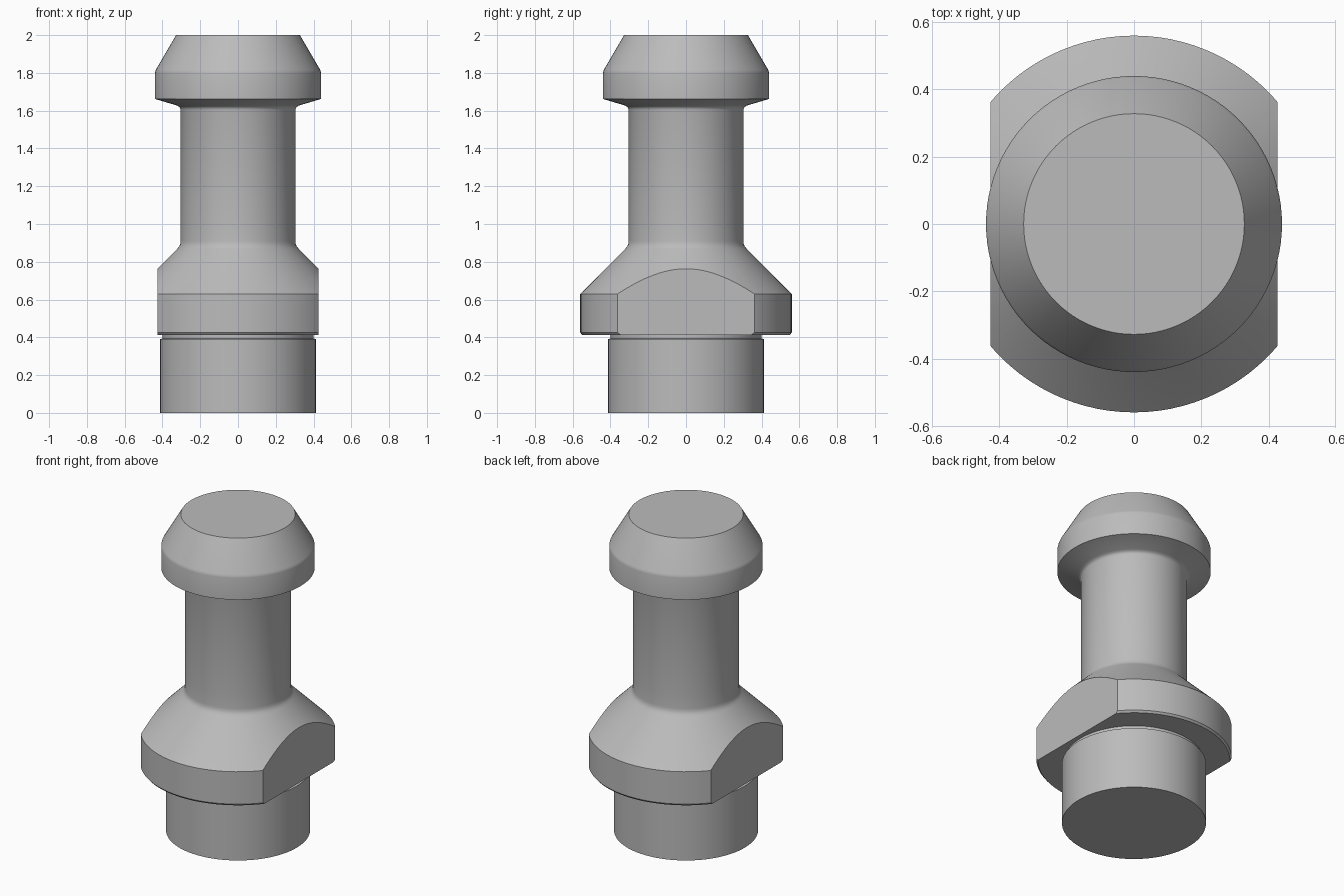
import bpy
import bmesh
import math
from mathutils import Vector

cube = bpy.data.objects.get("Cube")
if cube:
    bpy.data.objects.remove(cube, do_unlink=True)

SEGMENTS = 96
FLAT_X = 0.427

steel = bpy.data.materials.new("plain_grey")
steel.use_nodes = True
grey = (0.5, 0.5, 0.5, 1)
steel.diffuse_color = grey
steel.node_tree.nodes["Principled BSDF"].inputs["Base Color"].default_value = grey


def lathe(name, profile, flats=False):
    """Spin a (radius, height) profile around z; optionally mill two side flats."""
    bm = bmesh.new()
    verts = [bm.verts.new((0, -r, z)) for r, z in profile]
    edges = [bm.edges.new(pair) for pair in zip(verts, verts[1:])]
    bmesh.ops.spin(bm, geom=verts + edges, cent=(0, 0, 0), axis=(0, 0, 1),
                   angle=math.tau, steps=SEGMENTS)
    bmesh.ops.remove_doubles(bm, verts=bm.verts, dist=0.0001)
    if flats:
        for side in (-1, 1):
            cut = bmesh.ops.bisect_plane(
                bm, geom=bm.verts[:] + bm.edges[:] + bm.faces[:],
                plane_co=Vector((side * FLAT_X, 0, 0)),
                plane_no=Vector((side, 0, 0)), clear_outer=True)
            rim = [e for e in cut["geom_cut"] if isinstance(e, bmesh.types.BMEdge)]
            bmesh.ops.contextual_create(bm, geom=rim)
    bmesh.ops.recalc_face_normals(bm, faces=bm.faces)
    mesh = bpy.data.meshes.new(name)
    bm.to_mesh(mesh)
    bm.free()
    mesh.materials.append(steel)
    obj = bpy.data.objects.new(name, mesh)
    bpy.context.collection.objects.link(obj)
    bpy.ops.object.select_all(action="DESELECT")
    obj.select_set(True)
    bpy.context.view_layer.objects.active = obj
    bpy.ops.object.shade_smooth_by_angle(angle=math.radians(30))
    return obj


# Lower plug with a shallow relief groove under the collar
lathe("base_plug", [(0, 0), (0.413, 0), (0.413, 0.39), (0.4, 0.394), (0.4, 0.413)])

# Collar with a chamfered rim, conical top and two wrench flats
lathe("wrench_collar", [(0.4, 0.413), (0.55, 0.413), (0.56, 0.425), (0.56, 0.63),
                        (0.322, 0.868), (0.312, 0.88), (0.306, 0.893),
                        (0.304, 0.91), (0.304, 1)], flats=True)

# Neck flaring into the tapered head
lathe("neck_and_head", [(0.304, 1), (0.304, 1.605), (0.307, 1.615), (0.314, 1.622),
                        (0.325, 1.628), (0.44, 1.662), (0.44, 1.8),
                        (0.438, 1.809), (0.434, 1.818), (0.328, 2), (0, 2)])
